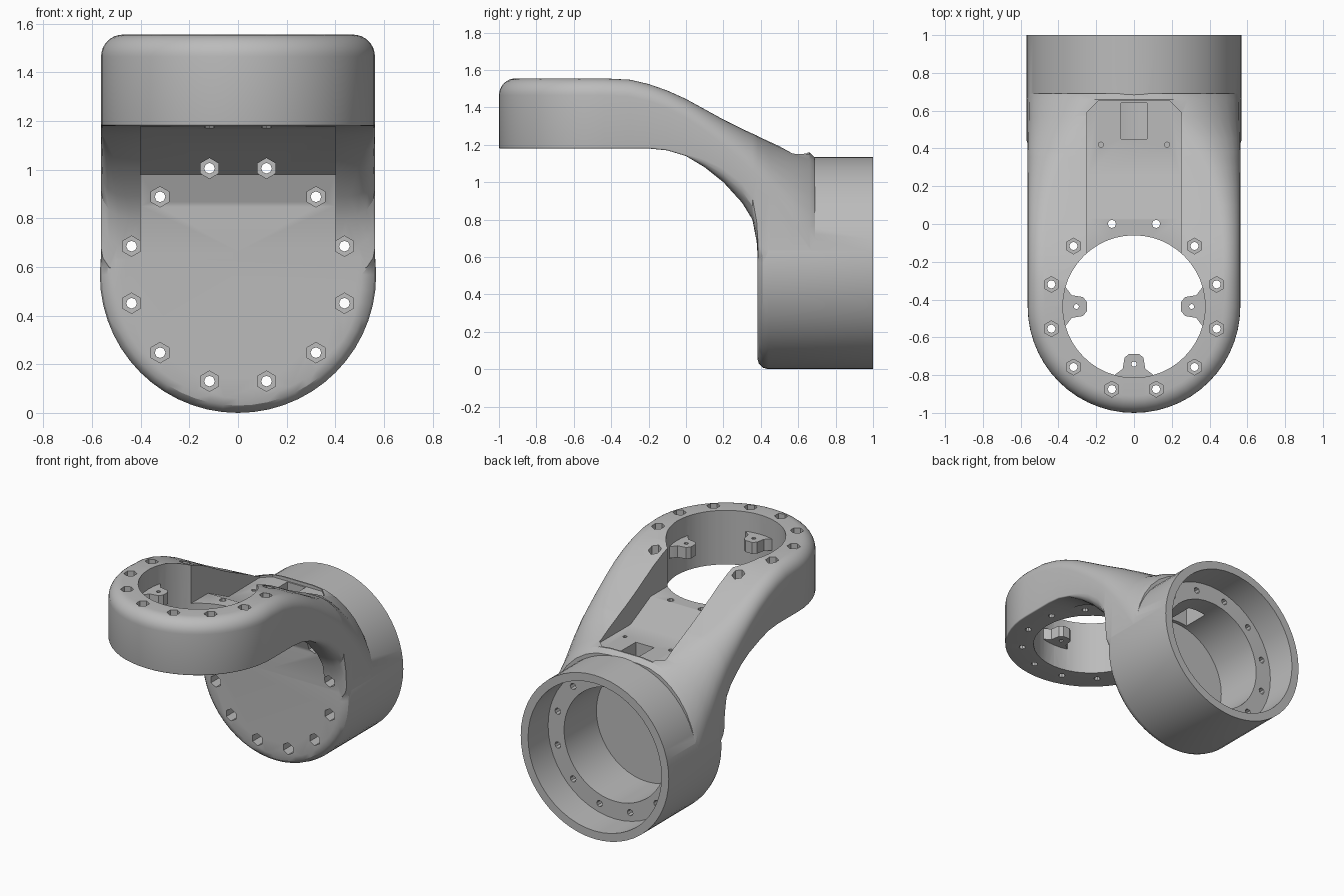
import bpy, bmesh, math
from mathutils import Matrix, Vector

cube = bpy.data.objects.get("Cube")
if cube:
    bpy.data.objects.remove(cube)

grey = bpy.data.materials.new("plain grey")
grey.use_nodes = True
colour = (0.5, 0.5, 0.5, 1)
grey.diffuse_color = colour
grey.node_tree.nodes["Principled BSDF"].inputs["Base Color"].default_value = colour

RING_Y = -0.437    # vertical axis of the front ring
CUP_Z = 0.568      # horizontal axis of the rear cup
HALF = 0.563       # half width of the arm
BOLT_R = 0.453


def make(name, bm):
    bmesh.ops.recalc_face_normals(bm, faces=bm.faces)
    mesh = bpy.data.meshes.new(name)
    bm.to_mesh(mesh)
    bm.free()
    mesh.materials.append(grey)
    obj = bpy.data.objects.new(name, mesh)
    bpy.context.collection.objects.link(obj)
    return obj


def rod(bm, start, end, radius, sides):
    """Capped cylinder between two points."""
    a, b = Vector(start), Vector(end)
    turn = (b - a).to_track_quat("Z", "Y").to_matrix().to_4x4()
    bmesh.ops.create_cone(bm, cap_ends=True, segments=sides, radius1=radius,
                          radius2=radius, depth=(b - a).length,
                          matrix=Matrix.Translation((a + b) / 2) @ turn)


def prism(bm, points, offset):
    """Extrude a closed outline by an offset."""
    face = bm.faces.new([bm.verts.new(p) for p in points])
    out = bmesh.ops.extrude_face_region(bm, geom=[face])["geom"]
    moved = [v for v in out if isinstance(v, bmesh.types.BMVert)]
    bmesh.ops.translate(bm, verts=moved, vec=offset)


def combine(target, tool, operation):
    mod = target.modifiers.new(operation, "BOOLEAN")
    mod.operation = operation
    mod.solver = "EXACT"
    mod.object = tool
    bpy.context.view_layer.objects.active = target
    bpy.ops.object.modifier_apply(modifier=mod.name)
    bpy.data.objects.remove(tool)


# Arm: half section swept down one side, round the ring end and back
def half_section(y, top, bottom):
    t = (y - RING_Y) / (0.69 - RING_Y)
    drop = 0.09 + 0.46 * t ** 4
    inset = min(drop, 0.45)
    lower = 0.008 + 0.11 * max(0, 1 - abs(y - 0.35) / 0.35)
    pts = [(0, top)]
    for i in range(9):
        a = math.pi / 2 * (1 - i / 8)
        pts.append((HALF - inset + inset * math.cos(a), top - drop + drop * math.sin(a)))
    for i in range(5):
        a = -math.pi / 2 * i / 4
        pts.append((HALF - lower + lower * math.cos(a), bottom + lower + lower * math.sin(a)))
    return pts + [(0, bottom)]


stations = [(0.69, 1.13, 0.5), (0.66, 1.16, 0.5), (0.57, 1.16, 0.5), (0.45, 1.215, 0.5),
            (0.385, 1.245, 0.57), (0.378, 1.25, 0.68), (0.355, 1.26, 0.8), (0.3, 1.285, 0.89),
            (0.2, 1.335, 1.0), (0.1, 1.39, 1.08), (0, 1.445, 1.14), (-0.1, 1.49, 1.17),
            (-0.2, 1.525, 1.18), (-0.3, 1.548, 1.18)]
side = [[(r, s[0], z) for r, z in half_section(*s)] for s in stations]
end = half_section(RING_Y, 1.555, 1.18)
STEPS = 28
arc = [[(r * math.cos(a), RING_Y - r * math.sin(a), z) for r, z in end]
       for a in (math.pi * i / STEPS for i in range(STEPS + 1))]
other = [[(-x, y, z) for x, y, z in row] for row in reversed(side)]

bm = bmesh.new()
rows = [[bm.verts.new(p) for p in row] for row in side + arc + other]
for r0, r1 in zip(rows, rows[1:]):
    for j in range(len(r0) - 1):
        bm.faces.new((r0[j], r0[j + 1], r1[j + 1], r1[j]))
bmesh.ops.remove_doubles(bm, verts=bm.verts, dist=0.0002)
bmesh.ops.holes_fill(bm, edges=[e for e in bm.edges if e.is_boundary])
bracket = make("joint_bracket", bm)

# Recess under the middle of the arm, following the channel floor
bm = bmesh.new()
hollow = [(0.379, 0.5), (0.379, 0.85), (0.33, 0.98), (0.06, 1.165), (-0.02, 1.178),
          (-0.5, 1.178), (-0.5, 0.5)]
prism(bm, [(-0.4, y, z) for y, z in hollow], (0.8, 0, 0))
combine(bracket, make("under_recess", bm), "DIFFERENCE")

# Rear cup with a rounded front edge
bm = bmesh.new()
rod(bm, (0, 0.381, CUP_Z), (0, 1, CUP_Z), 0.568, 56)
front = [e for e in bm.edges if all(v.co.y < 0.4 for v in e.verts)]
bmesh.ops.bevel(bm, geom=front, offset=0.06, segments=3, profile=0.5, affect="EDGES")
combine(bracket, make("rear_cup", bm), "UNION")

# Bores: ring opening, cup mouth and inner cup
for start, stop, radius in (((0, RING_Y, 0.9), (0, RING_Y, 1.8), 0.377),
                            ((0, 0.78, CUP_Z), (0, 1.2, CUP_Z), 0.512),
                            ((0, 0.425, CUP_Z), (0, 0.9, CUP_Z), 0.39)):
    bm = bmesh.new()
    rod(bm, start, stop, radius, 48)
    combine(bracket, make("bore", bm), "DIFFERENCE")

# Open channel along the arm: raised lip, slope and level rear panel
bm = bmesh.new()
floor = [(-0.3, 1.245), (0.03, 1.245), (0.25, 1.135), (0.65, 1.138), (0.65, 1.8), (-0.3, 1.8)]
prism(bm, [(-0.25, y, z) for y, z in floor], (0.5, 0, 0))
corners = [e for e in bm.edges if all(v.co.y > 0.64 for v in e.verts)
           and abs(e.verts[0].co.x - e.verts[1].co.x) < 0.01]
bmesh.ops.bevel(bm, geom=corners, offset=0.06, segments=1, affect="EDGES")
combine(bracket, make("channel", bm), "DIFFERENCE")

# Cable window from the channel into the cup, and two small screw holes
bm = bmesh.new()
prism(bm, [(-0.07, 0.45, 0.8), (0.07, 0.45, 0.8), (0.07, 0.64, 0.8), (-0.07, 0.64, 0.8)],
      (0, 0, 0.6))
for x in (-0.175, 0.175):
    rod(bm, (x, 0.42, 1.03), (x, 0.42, 1.4), 0.014, 8)
combine(bracket, make("cable_window", bm), "DIFFERENCE")

# Three screw tabs inside the ring
tab = [(0.4, 0.12), (0.36, 0.1), (0.33, 0.06), (0.27, 0.05), (0.25, 0.025)]
outline = tab + [(r, -w) for r, w in reversed(tab)]
tabs, pins = bmesh.new(), bmesh.new()
for angle in (0, -math.pi / 2, math.pi):
    c, s = math.cos(angle), math.sin(angle)
    prism(tabs, [(r * c - w * s, RING_Y + r * s + w * c, 1.34) for r, w in outline], (0, 0, 0.08))
    x, y = 0.305 * c, RING_Y + 0.305 * s
    rod(pins, (x, y, 1.3), (x, y, 1.5), 0.014, 8)
combine(bracket, make("screw_tabs", tabs), "UNION")
combine(bracket, make("tab_holes", pins), "DIFFERENCE")

# Bolt circles: hexagonal pockets with through holes on both flanges
pockets, shafts = bmesh.new(), bmesh.new()
for i in range(12):
    a = math.radians(15 + 30 * i)
    u, v = BOLT_R * math.cos(a), BOLT_R * math.sin(a)
    rod(pockets, (u, RING_Y + v, 1.32), (u, RING_Y + v, 1.8), 0.042, 6)
    rod(shafts, (u, RING_Y + v, 1.1), (u, RING_Y + v, 1.7), 0.022, 8)
    rod(pockets, (u, 0.15, CUP_Z + v), (u, 0.5, CUP_Z + v), 0.042, 6)
    rod(shafts, (u, 0.2, CUP_Z + v), (u, 0.95, CUP_Z + v), 0.022, 8)
combine(bracket, make("hex_pockets", pockets), "DIFFERENCE")
combine(bracket, make("bolt_holes", shafts), "DIFFERENCE")

# Smooth curved walls, crisp edges
for o in bpy.context.selected_objects:
    o.select_set(False)
bracket.select_set(True)
bpy.context.view_layer.objects.active = bracket
bpy.ops.object.shade_smooth_by_angle(angle=math.radians(30))
